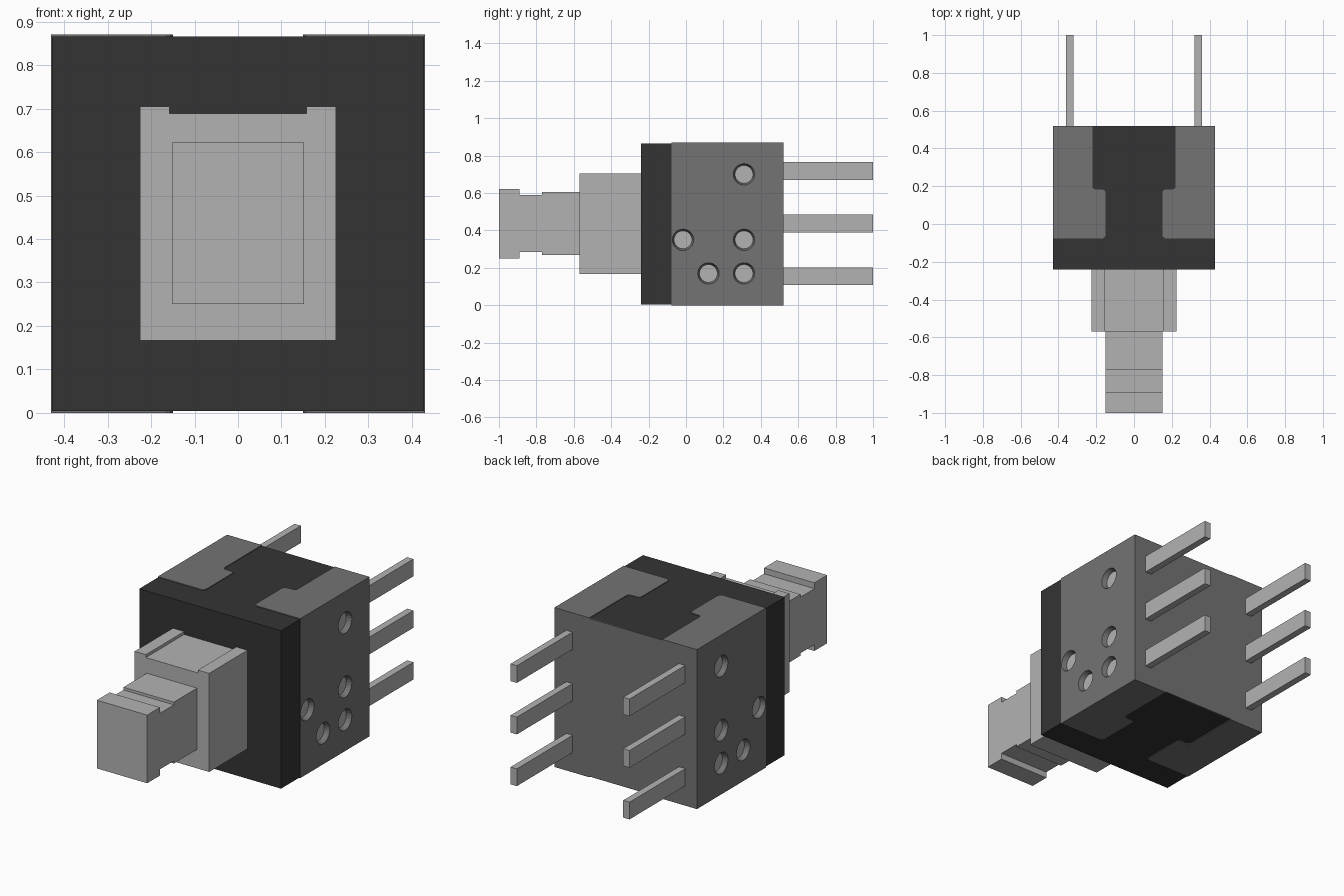
import bpy, bmesh
from mathutils import Matrix, Vector

cube = bpy.data.objects.get("Cube")
if cube:
    bpy.data.objects.remove(cube, do_unlink=True)


def material(name, v):
    m = bpy.data.materials.new(name)
    m.use_nodes = True
    m.diffuse_color = (v, v, v, 1)
    m.node_tree.nodes["Principled BSDF"].inputs["Base Color"].default_value = (v, v, v, 1)
    return m


LIGHT = material("light grey", 0.45)
GREY = material("mid grey", 0.174)
DARK = material("charcoal", 0.034)


def finish(name, bm, mat):
    bmesh.ops.recalc_face_normals(bm, faces=bm.faces)
    me = bpy.data.meshes.new(name)
    bm.to_mesh(me)
    bm.free()
    me.materials.append(mat)
    ob = bpy.data.objects.new(name, me)
    bpy.context.collection.objects.link(ob)
    return ob


def prism(name, pts, axis, a, b, mat):
    """Extrude a closed 2D profile along an axis (0=x, 1=y, 2=z) from a to b."""
    bm = bmesh.new()
    verts = []
    for p in pts:
        co = list(p)
        co.insert(axis, a)
        verts.append(bm.verts.new(co))
    face = bm.faces.new(verts)
    ext = bmesh.ops.extrude_face_region(bm, geom=[face])["geom"]
    move = Vector((0, 0, 0))
    move[axis] = b - a
    bmesh.ops.translate(bm, vec=move, verts=[g for g in ext if isinstance(g, bmesh.types.BMVert)])
    return finish(name, bm, mat)


def box(name, x, y, z, mat):
    rect = [(x[0], y[0]), (x[1], y[0]), (x[1], y[1]), (x[0], y[1])]
    return prism(name, rect, 2, z[0], z[1], mat)


def cones(name, centres, x0, x1, r0, r1, mat):
    """Cones along x at each (y, z) centre, joined in one mesh."""
    bm = bmesh.new()
    for y, z in centres:
        mat4 = Matrix.Translation(((x0 + x1) / 2, y, z)) @ Vector((x1 - x0, 0, 0)).to_track_quat('Z', 'Y').to_matrix().to_4x4()
        bmesh.ops.create_cone(bm, cap_ends=True, segments=24, radius1=r0, radius2=r1,
                              depth=abs(x1 - x0), matrix=mat4)
    return finish(name, bm, mat)


# Dark housing: core, front plate, thin grey back cover
box("housing_core", (-0.3, 0.3), (-0.1, 0.517), (0.004, 0.866), DARK)
box("front_plate", (-0.428, 0.428), (-0.24, -0.077), (0.004, 0.866), DARK)
box("back_cover", (-0.23, 0.23), (0.514, 0.52), (0.004, 0.866), GREY)

# Grey side shells with tabs and tapered holes
tab = [(0.43, -0.077), (0.168, -0.077), (0.155, -0.07), (0.15, -0.057), (0.15, 0.165),
       (0.154, 0.176), (0.165, 0.182), (0.208, 0.184), (0.217, 0.188), (0.22, 0.2),
       (0.22, 0.52), (0.43, 0.52)]
holes = [(0.31, 0.70), (0.31, 0.35), (0.31, 0.17), (0.12, 0.17), (-0.016, 0.35)]
for side, s in (("left", 1), ("right", -1)):
    shell = prism(side + "_shell", [(s * x, y) for x, y in tab], 2, 0, 0.87, GREY)
    cutter = cones("hole_cutter", holes, s * 0.40, s * 0.44, 0.047, 0.061, GREY)
    cutter.hide_render = True
    mod = shell.modifiers.new("holes", 'BOOLEAN')
    mod.operation = 'DIFFERENCE'
    mod.solver = 'EXACT'
    mod.object = cutter
    bpy.context.view_layer.objects.active = shell
    bpy.ops.object.modifier_apply(modifier=mod.name)
    bpy.data.objects.remove(cutter, do_unlink=True)
    # Light floor in each hole
    cones(side + "_hole_floors", holes, s * 0.398, s * 0.403, 0.048, 0.048, LIGHT)

# Plunger block with two raised rails on top
plunger = [(-0.225, 0.167), (0.225, 0.167), (0.225, 0.705), (0.157, 0.705),
           (0.157, 0.689), (-0.157, 0.689), (-0.157, 0.705), (-0.225, 0.705)]
prism("plunger_block", plunger, 1, -0.57, -0.23, LIGHT)

# Notched plunger tip
tip = [(-0.56, 0.27), (-0.77, 0.27), (-0.77, 0.284), (-0.89, 0.284), (-0.89, 0.25), (-1.0, 0.25),
       (-1.0, 0.622), (-0.89, 0.622), (-0.89, 0.59), (-0.77, 0.59), (-0.77, 0.605), (-0.56, 0.605)]
prism("plunger_tip", tip, 0, -0.152, 0.152, LIGHT)

# Six flat terminal pins on the back
for side, x in (("left", 0.34), ("right", -0.34)):
    for row, z in (("lower", 0.155), ("middle", 0.437), ("upper", 0.718)):
        box(f"{side}_{row}_pin", (x - 0.019, x + 0.019), (0.5, 1.0), (z - 0.047, z + 0.047), LIGHT)
